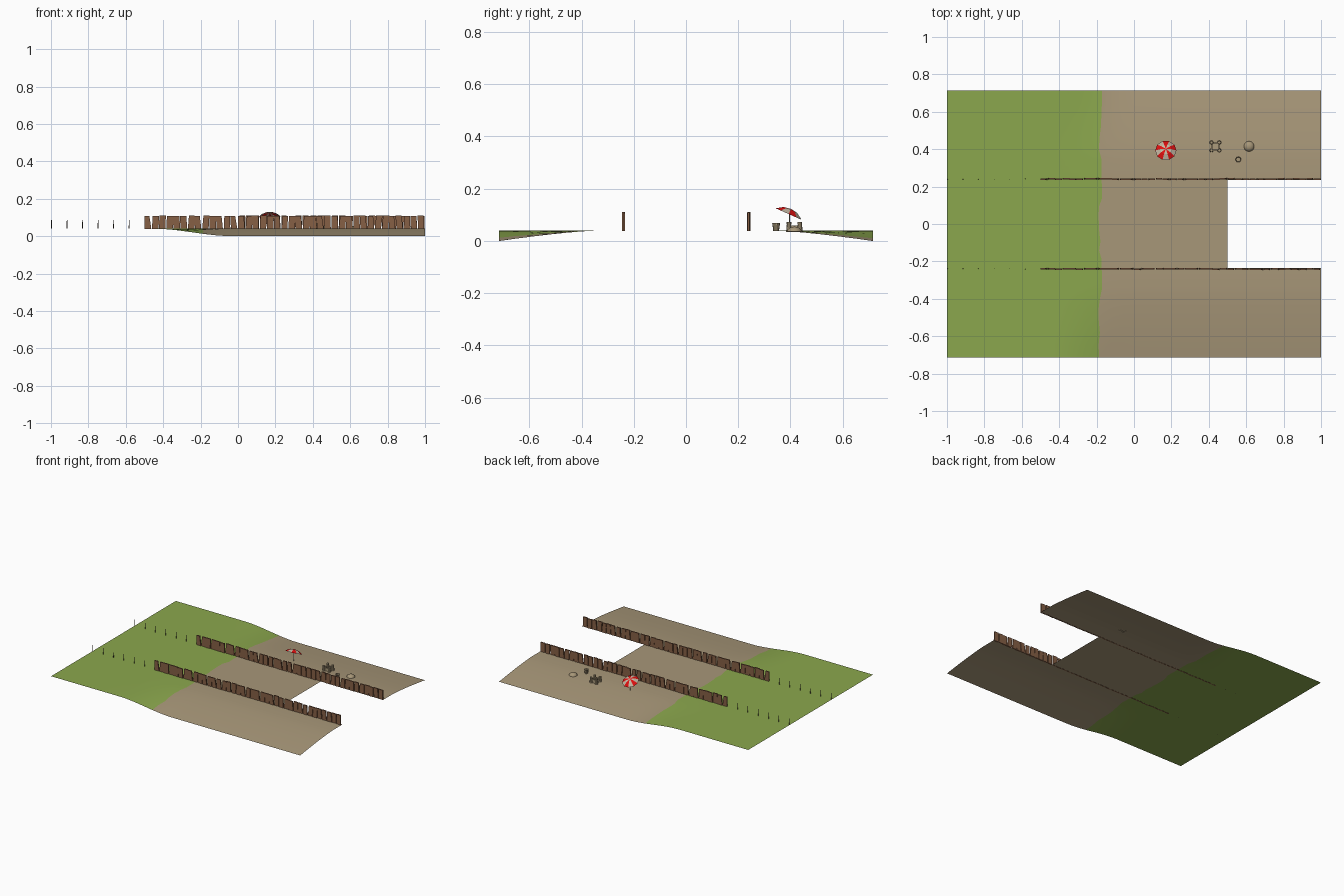
import bpy, bmesh, math, random
from mathutils import Vector, Matrix

if "Cube" in bpy.data.objects:
    bpy.data.objects.remove(bpy.data.objects["Cube"])

random.seed(4)

def material(name, rgb):
    m = bpy.data.materials.new(name)
    m.diffuse_color = (*rgb, 1)
    m.use_nodes = True
    m.node_tree.nodes["Principled BSDF"].inputs["Base Color"].default_value = m.diffuse_color
    return m

GRASS = material("grass green", (0.26, 0.39, 0.075))
SAND = material("sand", (0.39, 0.31, 0.19))
WOOD = material("plank brown", (0.24, 0.115, 0.06))
DARK = material("dark wood", (0.07, 0.05, 0.035))
RED = material("canopy red", (0.75, 0.005, 0.005))
CREAM = material("canopy cream", (0.55, 0.47, 0.36))

def finish(bm, name, mats, smooth=False):
    me = bpy.data.meshes.new(name)
    bm.to_mesh(me)
    bm.free()
    for m in mats:
        me.materials.append(m)
    for p in me.polygons:
        p.use_smooth = smooth
    ob = bpy.data.objects.new(name, me)
    bpy.context.collection.objects.link(ob)
    return ob

def cone(bm, x, y, z0, z1, r0, r1, n=8):
    bmesh.ops.create_cone(bm, cap_ends=True, segments=n, radius1=r0, radius2=r1, depth=z1 - z0,
                          matrix=Matrix.Translation((x, y, (z0 + z1) / 2)))

def box(bm, x, y, z, sx, sy, sz):
    bmesh.ops.create_cube(bm, size=1, matrix=Matrix.Translation((x, y, z)) @ Matrix.Diagonal((sx, sy, sz, 1)))

TOP = 0.04

# ground sheet: flat meadow, beach falling away at both long sides, notch at the end
def ground_z(x, y):
    t = min(max((x + 0.45) / 0.42, 0), 1)
    t = t * t * (3 - 2 * t)
    d = max(abs(y) - 0.34, 0) / 0.375
    return TOP * (1 - t * d ** 1.35)

half = [0.235, 0.34, 0.4, 0.46, 0.52, 0.58, 0.65, 0.715]
mid = [-0.235 + 0.047 * i for i in range(1, 10)]
ys = [-v for v in reversed(half)] + mid + half
BORDER = -0.18
xs = [-1, -0.7, -0.45, -0.4, -0.35, -0.3, -0.25, BORDER, -0.12, -0.06, 0, 0.25, 0.5, 0.75, 1]
bm = bmesh.new()
rows = []
for x in xs:
    row = []
    for y in ys:
        px = x + (random.uniform(-0.012, 0.012) if x == BORDER else 0)
        row.append(bm.verts.new((px, y, ground_z(px, y))))
    rows.append(row)
for i in range(len(xs) - 1):
    for j in range(len(ys) - 1):
        if xs[i] >= 0.5 and abs(ys[j] + ys[j + 1]) / 2 < 0.235:
            continue
        f = bm.faces.new((rows[i][j], rows[i + 1][j], rows[i + 1][j + 1], rows[i][j + 1]))
        f.material_index = 0 if xs[i] < BORDER else 1
bmesh.ops.delete(bm, geom=[v for v in bm.verts if not v.link_faces], context='VERTS')
finish(bm, "ground", [GRASS, SAND], True)

# plank fences: leaning boards with wedge gaps, three sections per side
def plank(bm, xb0, xb1, xt0, xt1, y, z0, z1):
    h = 0.004
    pts = [(xb0, z0), (xb1, z0), (xt1, z1), (xt0, z1)]
    a = [bm.verts.new((px, y - h, pz)) for px, pz in pts]
    b = [bm.verts.new((px, y + h, pz)) for px, pz in pts]
    bm.faces.new(a)
    bm.faces.new(b[::-1])
    for i in range(4):
        k = (i + 1) % 4
        bm.faces.new((a[k], a[i], b[i], b[k]))

def section(bm, x0, y, seed):
    rnd = random.Random(seed)
    n = 13
    w = 0.5 / n
    for i in range(n):
        b0, b1 = x0 + i * w, x0 + (i + 1) * w
        lean = rnd.uniform(-0.008, 0.006)
        t0 = max(b0 + lean + rnd.uniform(0, 0.006), x0)
        t1 = min(b1 + lean - rnd.uniform(0, 0.008), x0 + 0.5)
        plank(bm, b0 + 0.001, b1 - 0.001 - rnd.uniform(0, 0.004), t0, t1,
              y + rnd.uniform(-0.002, 0.002), TOP - 0.001, 0.109 + rnd.uniform(-0.002, 0.002))

for side, name in ((-1, "front_fence"), (1, "back_fence")):
    bm = bmesh.new()
    section(bm, -0.5, side * 0.24, 1)
    section(bm, 0.0, side * 0.24, 5 + side)
    section(bm, 0.5, side * 0.24, 9 + side)
    finish(bm, name, [WOOD])

# thin stakes continuing each fence line across the grass
bm = bmesh.new()
for side in (-1, 1):
    for i in range(6):
        cone(bm, -0.997 + i * 0.083, side * 0.24, TOP, 0.086, 0.0025, 0.0015, 4)
finish(bm, "stakes", [DARK])

# tilted parasol canopy with alternating panels
bm = bmesh.new()
N = 10
tilt = Matrix.Translation((0.17, 0.393, 0.103)) @ Matrix.Rotation(math.radians(-24), 4, 'X')
apex = bm.verts.new(tilt @ Vector((0, 0, 0.022)))
rings = []
for r, z in ((0.03, 0.017), (0.057, 0)):
    rings.append([bm.verts.new(tilt @ Vector((r * math.cos(2 * math.pi * k / N), r * math.sin(2 * math.pi * k / N), z)))
                  for k in range(N)])
for k in range(N):
    m = (k + 1) % N
    for vs in ((apex, rings[0][k], rings[0][m]), (rings[0][k], rings[1][k], rings[1][m], rings[0][m])):
        bm.faces.new(vs).material_index = k % 2
finish(bm, "parasol_canopy", [RED, CREAM])

# parasol pole
bm = bmesh.new()
cone(bm, 0.17, 0.396, TOP - 0.002, 0.118, 0.0015, 0.0015, 6)
finish(bm, "parasol_pole", [CREAM])

# sand castle: four corner towers joined by walls
bm = bmesh.new()
cx, cy = 0.435, 0.415
for sx in (-1, 1):
    for sy in (-1, 1):
        x, y = cx + sx * 0.021, cy + sy * 0.021
        cone(bm, x, y, 0.034, 0.064, 0.011, 0.008)
        cone(bm, x, y, 0.064, 0.073, 0.009, 0.009)
    box(bm, cx + sx * 0.018, cy, 0.047, 0.007, 0.04, 0.026)
    box(bm, cx, cy + sx * 0.018, 0.047, 0.04, 0.007, 0.026)
finish(bm, "sand_castle", [SAND])

# open bucket
bm = bmesh.new()
cone(bm, 0.558, 0.345, TOP - 0.001, 0.068, 0.011, 0.015, 10)
top = max(bm.faces, key=lambda f: f.calc_center_median().z)
bmesh.ops.inset_region(bm, faces=[top], thickness=0.003)
bmesh.ops.translate(bm, verts=list(top.verts), vec=(0, 0, -0.015))
finish(bm, "bucket", [SAND])

# heap of sand
bm = bmesh.new()
bmesh.ops.create_uvsphere(bm, u_segments=14, v_segments=8, radius=1,
                          matrix=Matrix.Translation((0.615, 0.415, 0.037)) @ Matrix.Diagonal((0.028, 0.028, 0.018, 1)))
bmesh.ops.delete(bm, geom=[v for v in bm.verts if v.co.z < 0.036], context='VERTS')
finish(bm, "sand_heap", [SAND], True)
